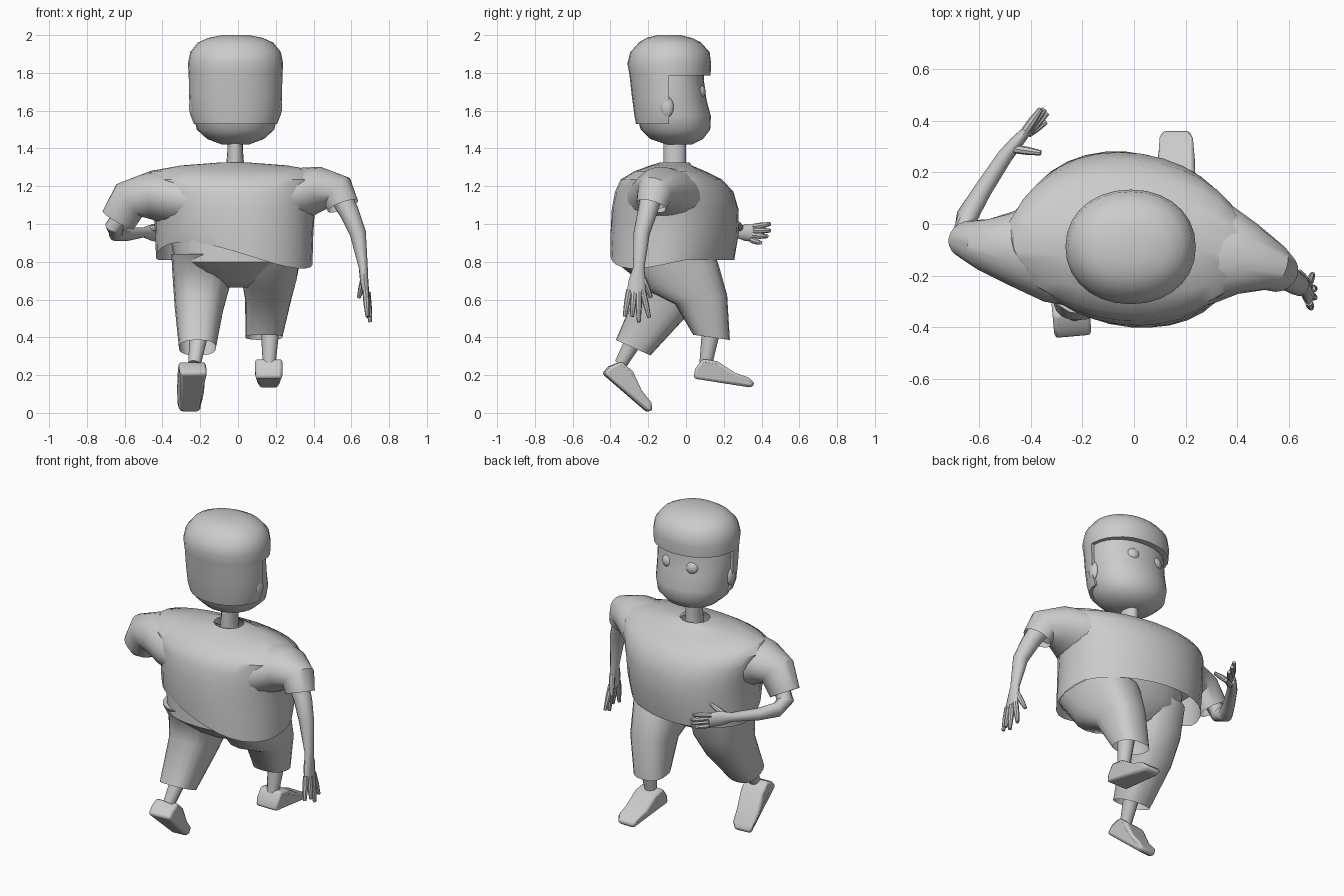
import bpy, bmesh, math
from mathutils import Vector, Matrix

if "Cube" in bpy.data.objects:
    bpy.data.objects.remove(bpy.data.objects["Cube"])

V = Vector


def finish(name, bm):
    bmesh.ops.recalc_face_normals(bm, faces=bm.faces)
    me = bpy.data.meshes.new(name)
    bm.to_mesh(me)
    bm.free()
    ob = bpy.data.objects.new(name, me)
    bpy.context.collection.objects.link(ob)
    return ob


def ring(c, a, b, n=24, p=2.0):
    """Superellipse around c with half-axis vectors a and b."""
    out = []
    for i in range(n):
        t = 2 * math.pi * i / n
        co, si = math.cos(t), math.sin(t)
        out.append(V(c) + V(a) * math.copysign(abs(co) ** (2 / p), co)
                   + V(b) * math.copysign(abs(si) ** (2 / p), si))
    return out


def loft(name, rings, start=True, end=True):
    bm = bmesh.new()
    rows = [[bm.verts.new(v) for v in r] for r in rings]
    n = len(rows[0])
    for lo, hi in zip(rows, rows[1:]):
        for i in range(n):
            j = (i + 1) % n
            bm.faces.new((lo[i], lo[j], hi[j], hi[i]))
    if start:
        bm.faces.new(rows[0])
    if end:
        bm.faces.new(rows[-1])
    return finish(name, bm)


def slices(name, rows, cx, p=2.0, ymax=9, n=28, **kw):
    """Horizontal slices given as (z, y back, y front, half width)."""
    rings = []
    for z, y0, y1, rx in rows:
        r = ring((cx, (y0 + y1) / 2, z), (rx, 0, 0), (0, (y1 - y0) / 2, 0), n, p)
        rings.append([V((v.x, min(v.y, ymax), v.z)) for v in r])
    return loft(name, rings, **kw)


def tube(name, pts, side=(0, 1, 0), n=12, **kw):
    """Tube through (x, y, z, radius along side[, other radius])."""
    P = [V(p[:3]) for p in pts]
    rings = []
    for i, p in enumerate(pts):
        d = (P[min(i + 1, len(P) - 1)] - P[max(i - 1, 0)]).normalized()
        a = (V(side) - d * V(side).dot(d)).normalized()
        rings.append(ring(P[i], a * p[3], d.cross(a) * p[-1], n))
    return loft(name, rings, **kw)


# Head, hair, ears, eyes and neck
HX = -0.013
slices("head", [(1.42, -.10, .03, .07), (1.45, -.19, .09, .15), (1.50, -.24, .128, .205),
                (1.57, -.26, .132, .222), (1.66, -.27, .108, .228), (1.76, -.28, .095, .232),
                (1.9, -.25, .09, .21)], HX, 2.1)
slices("hair_cap", [(1.785, -.299, .13, .248), (1.85, -.31, .133, .252), (1.91, -.295, .125, .24),
                    (1.96, -.25, .08, .20), (1.985, -.21, .03, .145), (2.0, -.15, -.03, .07)], HX, 2.1)
slices("hair_back", [(1.53, -.265, .10, .22), (1.58, -.274, .13, .24), (1.67, -.286, .13, .246),
                     (1.785, -.299, .13, .248)], HX, 2.1, ymax=-.09)
slices("neck", [(1.28, -.12, .0, .05), (1.38, -.12, .0, .042), (1.46, -.12, .0, .04)], -.015, n=16)
for s in (-1, 1):
    bpy.ops.mesh.primitive_uv_sphere_add(segments=16, ring_count=10, radius=.045,
                                         location=(HX + s * .08, .06, 1.70))
    bpy.context.object.name = "eye"
    bpy.ops.mesh.primitive_uv_sphere_add(segments=14, ring_count=8, radius=1,
                                         location=(HX + s * .225, -.10, 1.62))
    bpy.context.object.name = "ear"
    bpy.context.object.scale = (.022, .035, .055)

# Shirt body: twisted slices with an uneven hem
rings = []
for k, (z, y0, y1, rx, turn) in enumerate([
        (.82, -.39, .245, .42, -16), (.95, -.395, .275, .422, -13), (1.08, -.39, .275, .43, -8),
        (1.17, -.375, .25, .455, -5), (1.235, -.345, .19, .475, -4), (1.28, -.27, .10, .45, -3),
        (1.31, -.19, .03, .28, 0), (1.325, -.14, .02, .085, 0)]):
    c = V((-.02, (y0 + y1) / 2, z))
    m = Matrix.Rotation(math.radians(turn), 3, 'Z')
    r = ring(c, m @ V((rx, 0, 0)), m @ V((0, (y1 - y0) / 2, 0)), 32, 2.05)
    if k == 0:
        for v in r:
            v.z = .81 + max(0, -v.y / .4) * (.04 - .12 * v.x / .38)
    rings.append(r)
loft("shirt", rings, start=False, end=False)

# Sleeves fair out of the body and stay open at the cuff
tube("left_sleeve", [(-.20, -.08, 1.11, .25, .14), (-.36, -.09, 1.14, .21, .145),
                     (-.47, -.095, 1.15, .145, .125), (-.575, -.08, 1.125, .10, .11),
                     (-.635, -.06, 1.02, .075, .095)], n=20, end=False)
tube("right_sleeve", [(.18, -.10, 1.12, .24, .14), (.33, -.11, 1.16, .20, .14),
                      (.44, -.135, 1.185, .14, .118), (.53, -.165, 1.165, .095, .10),
                      (.555, -.185, 1.095, .08, .085)], n=20, end=False)

# Bare arms with palms
tube("left_arm", [(-.60, -.06, 1.08, .05), (-.655, -.035, .985, .05), (-.645, .03, .95, .042),
                  (-.585, .13, .945, .035), (-.50, .26, .955, .026, .03),
                  (-.455, .315, .955, .045, .026), (-.41, .365, .95, .045, .018)], side=(0, 0, 1))
tube("right_arm", [(.535, -.18, 1.16, .06), (.59, -.205, 1.06, .052), (.635, -.235, .95, .043),
                   (.663, -.25, .77, .03, .024), (.668, -.258, .70, .045, .022),
                   (.677, -.265, .63, .05, .018)])

# Fingers: knuckle to tip
left = [((-.42, .36, .985), (-.36, .445, 1.0)), ((-.41, .365, .965), (-.345, .445, .965)),
        ((-.405, .36, .94), (-.335, .43, .935)), ((-.41, .35, .915), (-.34, .395, .90)),
        ((-.46, .29, .975), (-.36, .275, 1.005))]
right = [((.675, -.30, .65), (.685, -.325, .51)), ((.68, -.275, .64), (.70, -.285, .51)),
         ((.685, -.25, .64), (.70, -.25, .48)), ((.675, -.23, .65), (.69, -.195, .505)),
         ((.665, -.225, .71), (.64, -.185, .61))]
for hand, fingers, side in (("left", left, (0, 0, 1)), ("right", right, (0, 1, 0))):
    for a, b in fingers:
        m = (V(a) + V(b)) / 2
        tube(hand + "_finger", [(*a, .017), (*m, .016), (*b, .010)], side, 8)

# Trousers: seat and two open legs
slices("trouser_seat", [(.665, -.19, .0, .07), (.70, -.25, .06, .2), (.80, -.375, .14, .325),
                        (.92, -.37, .16, .345)], -.012, 2.4)


def leg(name, rows):
    """Leg slices: (x, y, z, half width, half depth, pitch in degrees)."""
    rs = []
    for x, y, z, rx, ry, pitch in rows:
        t = math.radians(pitch)
        rs.append(ring((x, y, z), (rx, 0, 0), (0, ry * math.cos(t), ry * math.sin(t)), 20, 2.5))
    loft(name, rs, end=False)


leg("left_trouser_leg", [(-.185, -.11, .84, .168, .24, 0), (-.19, -.10, .70, .155, .19, -15),
                         (-.205, -.14, .56, .13, .145, -25), (-.215, -.28, .345, .098, .10, -24)])
leg("right_trouser_leg", [(.165, -.11, .84, .168, .255, 0), (.165, -.03, .73, .15, .21, 20),
                          (.16, .08, .60, .122, .14, 10), (.137, .135, .40, .098, .098, -8)])

# Shins
tube("left_shin", [(-.205, -.25, .43, .05), (-.23, -.345, .26, .034)])
tube("right_shin", [(.17, .135, .45, .05), (.165, .105, .26, .034)])

# Shoes: bevelled side profile with a narrowed toe, heel bottom at the origin
PROFILE = [(0, 0), (0, .05), (.03, .11), (.11, .11), (.21, .065), (.29, .05), (.325, .025), (.31, 0)]
for name, at, pitch, yaw in (("left_shoe", (-.235, -.44, .208), -41, 5),
                             ("right_shoe", (.163, .04, .182), -9, 0)):
    bm = bmesh.new()
    f = bm.faces.new([bm.verts.new((-.072, y, z)) for y, z in PROFILE])
    ex = bmesh.ops.extrude_face_region(bm, geom=[f])
    bmesh.ops.translate(bm, vec=(.144, 0, 0), verts=[g for g in ex["geom"] if isinstance(g, bmesh.types.BMVert)])
    for v in bm.verts:
        if v.co.y > .3:
            v.co.x *= .7
    ob = finish(name, bm)
    ob.location = at
    ob.rotation_euler = (math.radians(pitch), 0, math.radians(yaw))
    bev = ob.modifiers.new("round", 'BEVEL')
    bev.width, bev.segments = .014, 2

# Smooth shading
for ob in bpy.data.objects:
    ob.select_set(True)
    bpy.context.view_layer.objects.active = ob
bpy.ops.object.shade_smooth_by_angle(angle=math.radians(40))
